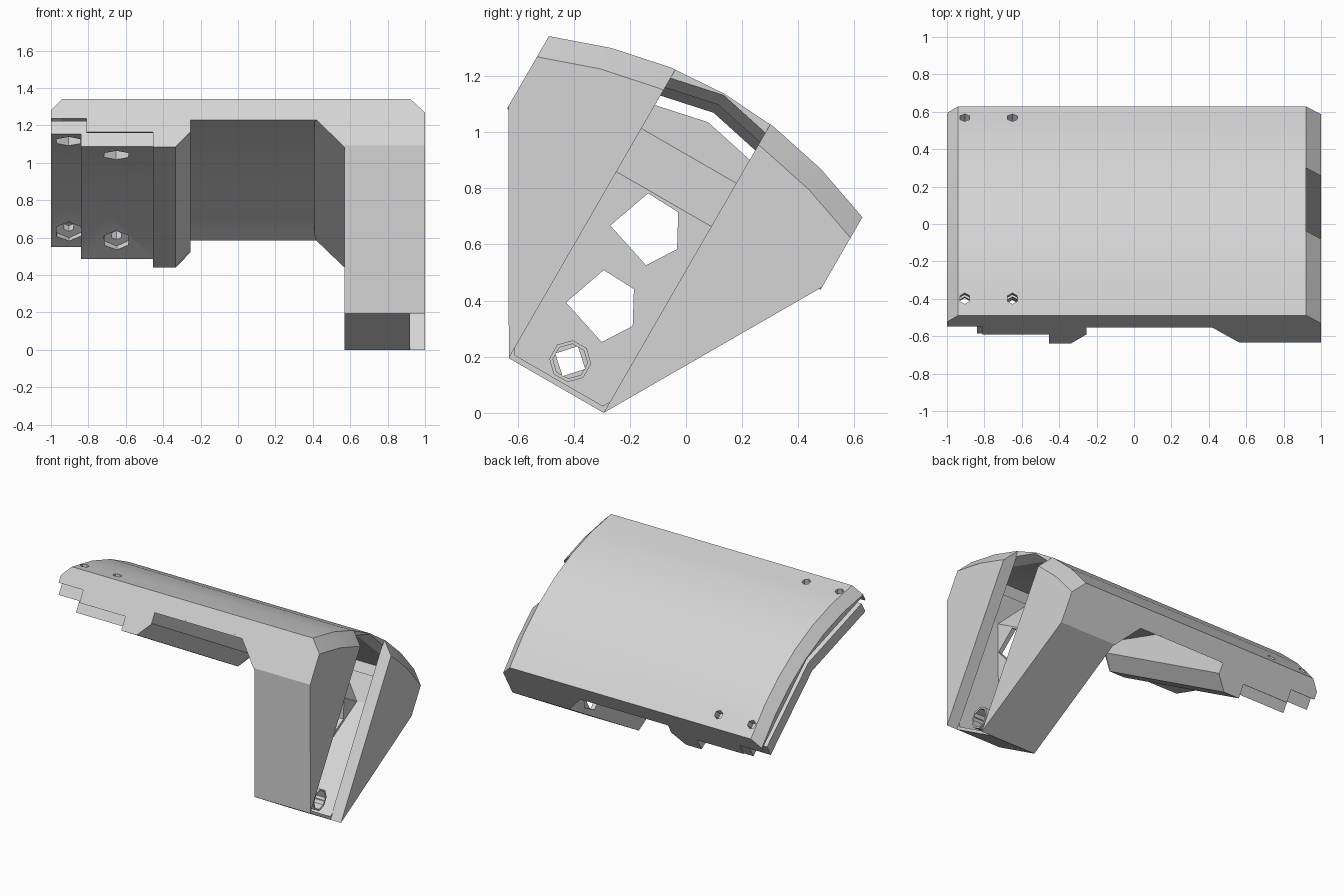
import bpy, bmesh, math
from mathutils import Vector

if "Cube" in bpy.data.objects:
    bpy.data.objects.remove(bpy.data.objects["Cube"], do_unlink=True)

grey = bpy.data.materials.new("light_grey")
grey.use_nodes = True
COL = (0.66, 0.66, 0.66, 1)
grey.diffuse_color = COL
grey.node_tree.nodes["Principled BSDF"].inputs["Base Color"].default_value = COL

# Working frame: x along the body, a across it, r outward; tilted 30 degrees
C, S = math.cos(math.radians(30)), 0.5
HALF, SLOT = 0.645, 0.195


def world(p):
    x, a, r = p
    return Vector((x, -0.4625 + C * a + S * r, 0.0975 - S * a + C * r))


def loft(name, rings):
    """Closed solid through rings of equal point count."""
    bm = bmesh.new()
    vs = [[bm.verts.new(world(p)) for p in ring] for ring in rings]
    n = len(vs[0])
    for r0, r1 in zip(vs, vs[1:]):
        for i in range(n):
            j = (i + 1) % n
            bm.faces.new((r0[i], r0[j], r1[j], r1[i]))
    bm.faces.new(vs[0])
    bm.faces.new(vs[-1])
    bmesh.ops.recalc_face_normals(bm, faces=bm.faces)
    me = bpy.data.meshes.new(name)
    bm.to_mesh(me)
    bm.free()
    ob = bpy.data.objects.new(name, me)
    bpy.context.collection.objects.link(ob)
    me.materials.append(grey)
    return ob


def along_x(name, pts, x0, x1):
    return loft(name, [[(x, a, r) for a, r in pts] for x in (x0, x1)])


def along_a(name, pts, a0, a1):
    return loft(name, [[(x, a, r) for x, r in pts] for a in (a0, a1)])


def activate(ob):
    bpy.ops.object.select_all(action='DESELECT')
    ob.select_set(True)
    bpy.context.view_layer.objects.active = ob


def cut(ob, cutters):
    for c in cutters:
        c.hide_render = True
        m = ob.modifiers.new("cut", 'BOOLEAN')
        m.operation, m.solver, m.object = 'DIFFERENCE', 'EXACT', c
        activate(ob)
        bpy.ops.object.modifier_apply(modifier=m.name)


def discard(cutters):
    for c in cutters:
        bpy.data.objects.remove(c, do_unlink=True)


def arc(a):
    return 1.2 - 0.135 * (a / HALF) ** 2


def gable(ridge, half=HALF):
    return [(-half, ridge - 0.214 * half), (0, ridge), (half, ridge - 0.214 * half)]


def slab(name, low, high, x0, x1, half=HALF):
    return along_x(name, gable(low, half) + gable(high, half)[::-1], x0, x1)


parts = []

# Curved top cover with bevelled ends
steps = [-HALF + i * HALF / 3 for i in range(7)]
rings = []
for x, drop, ridge in ((-1, 0.07, 1.122), (-0.94, 0, 1.155), (0.86, 0, 1.155), (0.92, 0, 1.194)):
    rings.append([(x, a, arc(a) - drop) for a in steps]
                 + [(x, a, r) for a, r in gable(ridge)[::-1]])
cover = loft("top_cover", rings)
parts.append(cover)

# Thin side walls with the stepped lower edge
wall = [(-1, 0.945), (-0.81, 0.945), (-0.81, 0.86), (-0.455, 0.86), (-0.455, 0.767),
        (-0.335, 0.767), (-0.255, 0.86), (-0.255, 0.945), (0.41, 0.945), (0.57, 0.777),
        (0.92, 0.777), (0.92, 1.063), (-0.94, 1.063), (-1, 0.995)]
for name, s in (("front_side_wall", -1), ("back_side_wall", 1)):
    parts.append(along_a(name, wall, s * 0.635, s * HALF))

# Thin ceiling panel, cross rib and the stepped insert at the far end
parts.append(slab("ceiling_panel", 1.073, 1.083, -0.26, 0.42))
rib_shape = [(-0.455, 0.767), (-0.335, 0.767), (-0.255, 0.865), (-0.255, 1.09), (-0.455, 1.09)]
rib = along_a("cross_rib", rib_shape, -HALF, HALF)
trim = along_x("rib_trim", gable(1.083, 0.8) + [(0.8, 1.4), (-0.8, 1.4)], -0.6, 0)
cut(rib, [trim])
discard([trim])
parts.append(rib)
inner_insert = slab("inner_insert", 0.924, 1.083, -0.84, -0.45, 0.602)
end_insert = slab("end_insert", 1.0, 1.083, -1, -0.835, 0.602)
parts += [inner_insert, end_insert]

# Screw holes through cover and inserts, wider hexagonal seats underneath
tilt = math.radians(21)


def bore(x, s, radius, t0, t1):
    out = []
    for t in (t0, t1):
        ring = []
        for k in range(6):
            g = k * math.pi / 3 + 0.5
            u, v = radius * math.cos(g), radius * math.sin(g)
            ring.append((x + u, s * (0.56 + t * math.sin(tilt) + v * math.cos(tilt)),
                         1.1 + t * math.cos(tilt) - v * math.sin(tilt)))
        out.append(ring)
    return loft("bore", out)


for x, part, seat_top in ((-0.905, end_insert, -0.18), (-0.65, inner_insert, -0.25)):
    for s in (-1, 1):
        hole = bore(x, s, 0.03, -0.5, 0.2)
        seat = bore(x, s, 0.075, -0.5, seat_top)
        cut(cover, [hole])
        cut(part, [hole, seat])
        discard([hole, seat])

# Hollow leg, open towards its outer side
leg_outline = [(-SLOT, 0), (SLOT, 0), (HALF, 0.777), (HALF, 0.945), (0, 1.083),
               (-HALF, 0.945), (-HALF, 0.777)]
leg = along_x("leg", leg_outline, 0.41, 0.92)
bevel = along_a("bevel", [(0.3, -0.2), (0.57, -0.2), (0.57, 0.767), (0.41, 0.945),
                          (0.3, 0.945)], -1, 1)
cavity = along_x("cavity", [(-0.18, 0.02), (0.18, 0.02), (0.615, 0.77), (0.615, 1.3),
                            (-0.615, 1.3), (-0.615, 0.77)], 0.60, 1.1)
cavity_top = along_a("cavity_top", [(0.62, 0.767), (0.6, 0.767), (0.44, 0.945), (0.44, 1.3),
                                    (0.62, 1.3)], -0.615, 0.615)

# Five-sided windows in the inner wall
pent = [(-0.118, 0.59), (-0.059, 0.757), (0.068, 0.752), (0.13, 0.636), (0.063, 0.531)]
windows = [along_x("window", [(a + da, r + dr) for a, r in pent], 0.3, 1.1)
           for da, dr in ((0, 0), (0, -0.316), (-0.39, 0), (0.39, 0))]


def ngon(n, radius, turn):
    return [(radius * math.cos(turn + k * math.tau / n),
             0.1 + radius * math.sin(turn + k * math.tau / n)) for k in range(n)]


# Bolt tube with a square socket at its inner end
tube = along_x("bolt_tube", ngon(8, 0.075, 0.4), 0.58, 0.92)
seat = along_x("bolt_seat", ngon(8, 0.062, 0.4), 0.7, 1.1)
socket = along_x("bolt_socket", ngon(4, 0.06, 0.05), 0.3, 1.1)
cut(leg, [bevel, cavity, cavity_top, socket] + windows)
cut(tube, [seat, socket])
discard([bevel, cavity, cavity_top, seat, socket] + windows)
parts += [leg, tube]

# Cheek plates on either side of the open channel
tops = [HALF, HALF * 2 / 3, HALF / 3, SLOT]
for name, s in (("front_cheek", -1), ("back_cheek", 1)):
    rings = [[(x, s * SLOT, 0), (x, s * HALF, 0.777)]
             + [(x, s * a, arc(a) - drop) for a in tops]
             for x, drop in ((0.915, 0.002), (0.92, 0), (1.0, 0.085))]
    parts.append(loft(name, rings))

for ob in parts:
    activate(ob)
    bpy.ops.object.shade_smooth_by_angle(angle=math.radians(28))
bpy.ops.object.select_all(action='DESELECT')
